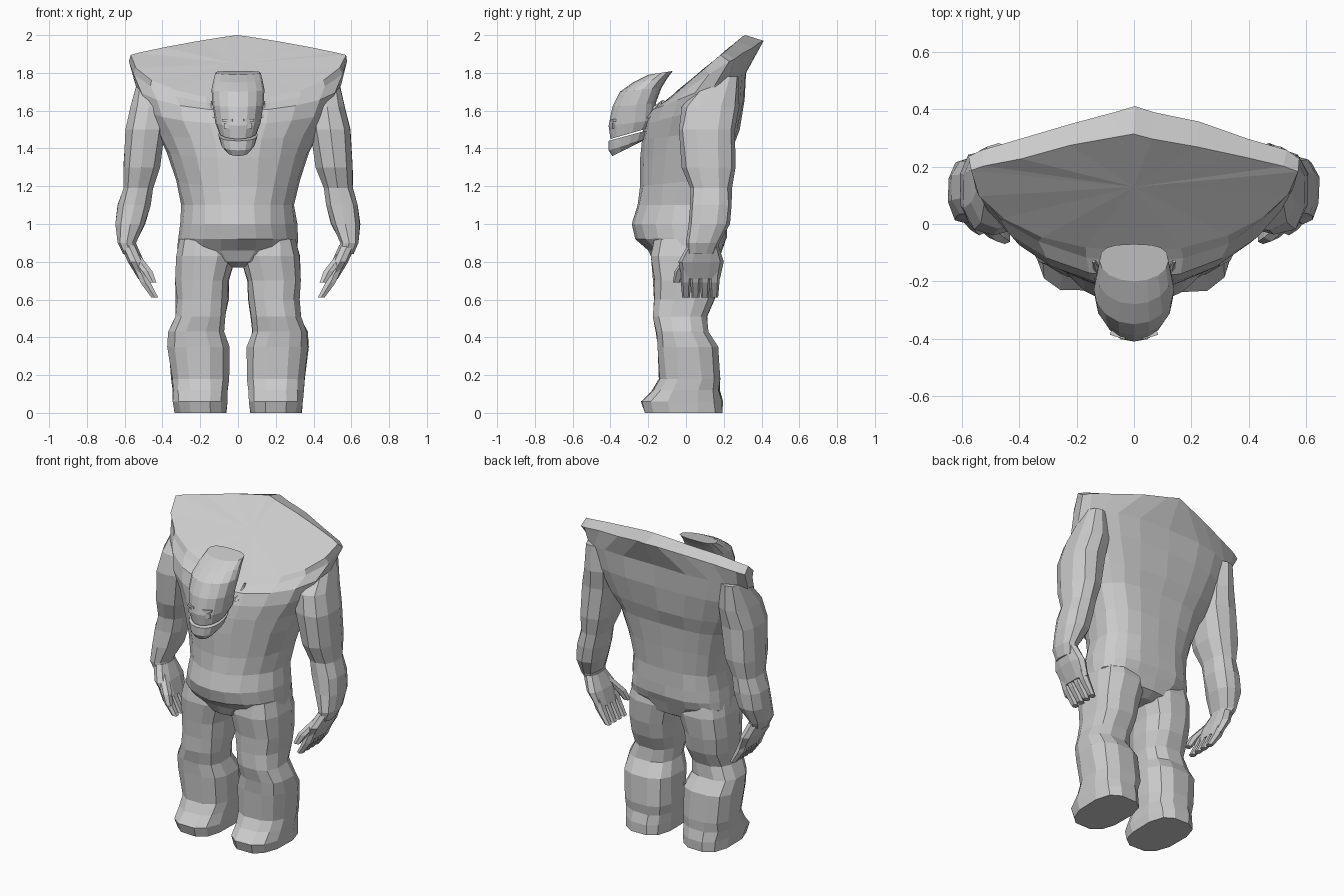
import bpy
import bmesh
import random
from math import cos, sin, pi
from mathutils import Vector

random.seed(4)
if "Cube" in bpy.data.objects:
    bpy.data.objects.remove(bpy.data.objects["Cube"], do_unlink=True)

stone = bpy.data.materials.new("stone_grey")
stone.use_nodes = True
stone.diffuse_color = (.6, .6, .6, 1)
shader = next(n for n in stone.node_tree.nodes if n.type == 'BSDF_PRINCIPLED')
shader.inputs["Base Color"].default_value = stone.diffuse_color


def finish(name, bm):
    """Turn a bmesh into a flat shaded object."""
    bmesh.ops.recalc_face_normals(bm, faces=bm.faces)
    mesh = bpy.data.meshes.new(name)
    bm.to_mesh(mesh)
    bm.free()
    mesh.materials.append(stone)
    obj = bpy.data.objects.new(name, mesh)
    bpy.context.collection.objects.link(obj)
    return obj


def loft(name, rings, rough=0.0):
    """Skin a stack of rings and close both ends with a fan."""
    bm = bmesh.new()
    loops = []
    for ring in rings:
        loop = []
        for point in ring:
            nudge = (random.uniform(-rough, rough), random.uniform(-rough, rough), 0)
            loop.append(bm.verts.new(point + Vector(nudge)))
        loops.append(loop)
    count = len(loops[0])
    for low, high in zip(loops, loops[1:]):
        for i in range(count):
            j = (i + 1) % count
            bm.faces.new((low[i], low[j], high[j], high[i]))
    for loop in (loops[0], loops[-1]):
        centre = bm.verts.new(sum((v.co for v in loop), Vector()) / count)
        for i in range(count):
            bm.faces.new((loop[i], loop[(i + 1) % count], centre))
    return finish(name, bm)


def power(value, exponent):
    return abs(value) ** exponent * (1 if value > 0 else -1)


def slanted_ring(row, front_power=1.0, back_power=1.0, widest=.55, count=16):
    """Ring tilted between a front and a back point; widest places its broadest part."""
    width, front_y, front_z, back_y, back_z = row
    front = Vector((0, front_y, front_z))
    back = Vector((0, back_y, back_z))
    middle = front.lerp(back, widest)
    ring = []
    for i in range(count):
        angle = 2 * pi * i / count
        across, along = cos(angle), sin(angle)
        exponent = back_power if along > 0 else front_power
        point = middle.lerp(back if along > 0 else front, abs(along) ** exponent)
        point.x = width * power(across, exponent)
        ring.append(point)
    return ring


def limb(name, rows, side, count=10, squareness=.8, rough=0.0):
    """Rows hold centre x, y, z and the two radii."""
    rings = []
    for x, y, z, radius_x, radius_y in rows:
        ring = []
        for i in range(count):
            angle = 2 * pi * (i + .5) / count
            ring.append(Vector((side * (x + radius_x * power(cos(angle), squareness)),
                                y + radius_y * power(sin(angle), squareness), z)))
        rings.append(ring)
    return loft(name, rings, rough)


def plate(name, size, place, turn):
    bm = bmesh.new()
    bmesh.ops.create_cube(bm, size=1)
    bmesh.ops.scale(bm, vec=size, verts=bm.verts)
    obj = finish(name, bm)
    obj.location = place
    obj.rotation_euler.z = turn
    return obj


# Torso: crotch, overhanging belly, chest, shoulders and the high slanted back rim
torso_rows = [
    (.04, -.1, .77, .12, .77),
    (.2, -.17, .8, .17, .8),
    (.32, -.2, .86, .2, .88),
    (.32, -.27, .92, .22, .93),
    (.31, -.29, 1, .22, 1),
    (.3, -.26, 1.1, .22, 1.1),
    (.33, -.24, 1.2, .23, 1.25),
    (.38, -.24, 1.35, .25, 1.4),
    (.43, -.23, 1.45, .28, 1.5),
    (.5, -.22, 1.53, .31, 1.66),
    (.54, -.19, 1.6, .32, 1.8),
    (.58, -.14, 1.63, .41, 1.97),
    (.57, -.1, 1.66, .31, 2),
]
rim = len(torso_rows) - 2
torso_rings = []
for i, row in enumerate(torso_rows):
    back_shape = 1.8 if i >= rim else .75
    torso_rings.append(slanted_ring(row, 1.05, back_shape, .54 + i / 80, 20))
loft("torso", torso_rings, .005)

# Neck, head and jaw
neck_rows = [(.1, -.2, 1.5, 0, 1.6), (.09, -.27, 1.55, -.12, 1.66)]
loft("neck", [slanted_ring(row, count=10) for row in neck_rows])
head_rows = [
    (.1, -.4, 1.45, -.19, 1.51),
    (.12, -.41, 1.52, -.16, 1.55),
    (.135, -.39, 1.62, -.16, 1.64),
    (.14, -.35, 1.7, -.13, 1.72),
    (.13, -.28, 1.75, -.1, 1.77),
    (.12, -.2, 1.79, -.07, 1.81),
]
loft("head", [slanted_ring(row, 1, .7) for row in head_rows])
jaw_rows = [
    (.065, -.39, 1.36, -.25, 1.43),
    (.09, -.41, 1.39, -.21, 1.45),
    (.105, -.41, 1.44, -.19, 1.5),
]
loft("jaw", [slanted_ring(row, .85, .8) for row in jaw_rows])

# Limbs and face details, repeated on both sides
leg_rows = [
    (.2, -.01, 0, .14, .21),
    (.2, -.02, .06, .145, .22),
    (.2, 0, .12, .15, .18),
    (.2, .02, .18, .155, .165),
    (.21, .01, .35, .165, .165),
    (.22, -.02, .43, .15, .14),
    (.2, -.03, .51, .135, .145),
    (.19, -.01, .6, .14, .165),
    (.19, 0, .7, .145, .175),
    (.17, 0, .83, .16, .19),
    (.17, 0, .92, .14, .17),
]
arm_rows = [
    (.57, .08, .84, .04, .07),
    (.59, .09, .9, .05, .09),
    (.57, .12, 1, .08, .11),
    (.55, .13, 1.1, .09, .11),
    (.53, .13, 1.19, .08, .11),
    (.51, .12, 1.3, .1, .14),
    (.49, .11, 1.5, .11, .15),
    (.47, .13, 1.62, .1, .15),
    (.47, .2, 1.78, .06, .08),
]
palm_rows = [
    (.5, .08, .71, .03, .1),
    (.54, .08, .8, .045, .12),
    (.58, .09, .89, .045, .08),
]
thumb_rows = [
    (.45, -.05, .69, .02, .02),
    (.48, -.03, .75, .03, .03),
    (.55, .03, .84, .03, .03),
]
ear_rows = [(.12, -.18, 1.56, .02, .03), (.14, -.13, 1.65, .005, .005)]
for label, side in (("left", 1), ("right", -1)):
    limb(label + "_leg_and_boot", leg_rows, side, 12, .75, .005)
    limb(label + "_arm", arm_rows, side, rough=.004)
    limb(label + "_palm", palm_rows, side)
    limb(label + "_thumb", thumb_rows, side, 6)
    limb(label + "_ear", ear_rows, side, 6)

    # Four fingers curling down and inward
    for finger in range(4):
        y = finger / 20
        finger_rows = [
            (.44, y, .61, .02, .02),
            (.49, y, .69, .03, .027),
            (.52, y, .76, .03, .027),
        ]
        limb(label + "_finger_" + str(finger + 1), finger_rows, side, 6)

    # Eye plates with brow ridges
    plate(label + "_eye", (.04, .008, .03), (side * .055, -.39, 1.52), side * .3)
    plate(label + "_brow", (.055, .02, .014), (side * .055, -.385, 1.55), side * .3)
